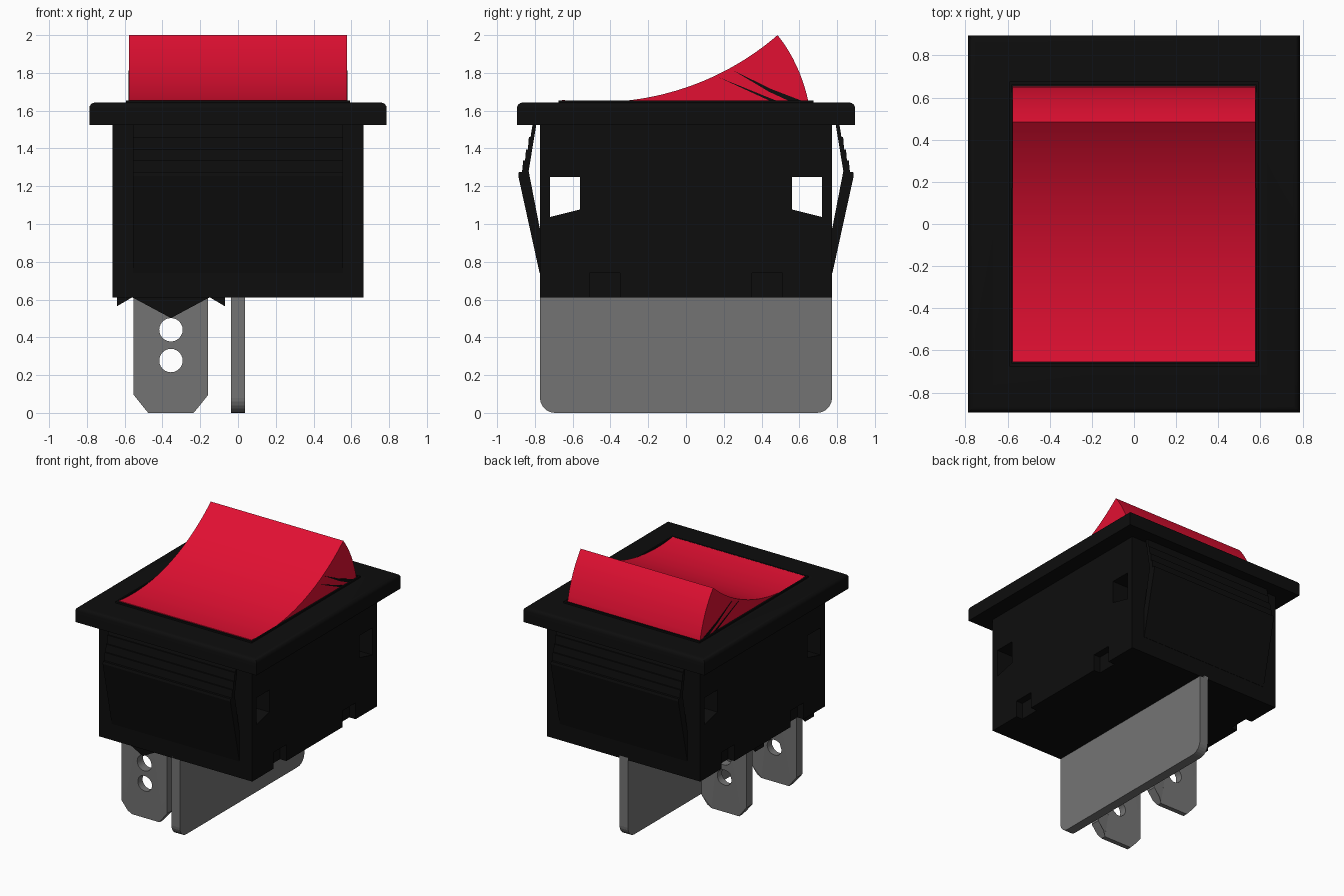
import bpy, bmesh, math
from mathutils import Vector

cube = bpy.data.objects.get("Cube")
if cube:
    bpy.data.objects.remove(cube, do_unlink=True)


def material(name, rgb):
    m = bpy.data.materials.new(name)
    m.use_nodes = True
    m.diffuse_color = (*rgb, 1)
    m.node_tree.nodes["Principled BSDF"].inputs["Base Color"].default_value = (*rgb, 1)
    return m


BLACK = material("black plastic", (0.004, 0.004, 0.004))
RED = material("red plastic", (0.76, 0.005, 0.032))
GREY = material("grey metal", (0.175, 0.175, 0.175))


def prism(name, points, axis, lo, hi, mat):
    """Extrude a 2D outline along x, y or z; points use the other two axes in order."""
    def place(p, d):
        return {"x": (d, p[0], p[1]), "y": (p[0], d, p[1]), "z": (p[0], p[1], d)}[axis]
    bm = bmesh.new()
    face = bm.faces.new([bm.verts.new(place(p, lo)) for p in points])
    new = bmesh.ops.extrude_face_region(bm, geom=[face])["geom"]
    shift = Vector(place((0, 0), hi - lo))
    bmesh.ops.translate(bm, vec=shift, verts=[v for v in new if isinstance(v, bmesh.types.BMVert)])
    bmesh.ops.recalc_face_normals(bm, faces=bm.faces)
    mesh = bpy.data.meshes.new(name)
    bm.to_mesh(mesh)
    bm.free()
    ob = bpy.data.objects.new(name, mesh)
    mesh.materials.append(mat)
    bpy.context.collection.objects.link(ob)
    return ob


def rect(x0, x1, y0, y1):
    return [(x0, y0), (x1, y0), (x1, y1), (x0, y1)]


def arc(cx, cy, r, a0, a1, n):
    angles = [math.radians(a0 + (a1 - a0) * i / n) for i in range(n + 1)]
    return [(cx + r * math.cos(a), cy + r * math.sin(a)) for a in angles]


def activate(ob):
    bpy.ops.object.select_all(action="DESELECT")
    ob.select_set(True)
    bpy.context.view_layer.objects.active = ob


def cut(ob, cutters):
    activate(ob)
    for c in cutters:
        mod = ob.modifiers.new("cut", "BOOLEAN")
        mod.operation, mod.solver, mod.object = "DIFFERENCE", "EXACT", c
        bpy.ops.object.modifier_apply(modifier=mod.name)
        bpy.data.objects.remove(c, do_unlink=True)


def smooth(ob):
    activate(ob)
    bpy.ops.object.shade_smooth_by_angle(angle=math.radians(30))


# Housing, with side windows running through it and notches along the lower edges
body = prism("housing", rect(-0.665, 0.665, -0.773, 0.773), "z", 0.612, 1.53, BLACK)
cutters = []
for s in (-1, 1):
    window = [(s * 0.72, 1.25), (s * 0.56, 1.25), (s * 0.56, 1.077), (s * 0.72, 1.037)]
    cutters.append(prism("window_cutter", window, "x", -1, 1, BLACK))
    for t in (-1, 1):
        x0, x1 = sorted((t * 0.61, t * 0.8))
        y0, y1 = sorted((s * 0.35, s * 0.51))
        cutters.append(prism("notch_cutter", rect(x0, x1, y0, y1), "z", 0.5, 0.74, BLACK))
cut(body, cutters)

# Bezel with a rounded upper rim and the rocker opening
bezel = prism("bezel", rect(-0.787, 0.787, -0.895, 0.895), "z", 1.525, 1.643, BLACK)
bm = bmesh.new()
bm.from_mesh(bezel.data)
rim = [e for e in bm.edges if all(v.co.z > 1.6 for v in e.verts)]
bmesh.ops.bevel(bm, geom=rim, offset=0.03, segments=4, profile=0.5, affect="EDGES")
bm.to_mesh(bezel.data)
bm.free()
cut(bezel, [prism("opening_cutter", rect(-0.588, 0.588, -0.672, 0.672), "z", 1.4, 1.8, BLACK)])
smooth(bezel)

# Thin lip around the opening
lip = prism("opening_lip", rect(-0.592, 0.592, -0.676, 0.676), "z", 1.53, 1.655, BLACK)
cut(lip, [prism("lip_cutter", rect(-0.58, 0.58, -0.661, 0.661), "z", 1.4, 1.8, BLACK)])

# Rocker: concave top and rounded back
R, low_y, low_z = 1.462, -0.47, 1.645
tip = math.degrees(math.asin((0.485 - low_y) / R))
front = math.degrees(math.asin((-0.656 - low_y) / R))
top = arc(low_y, low_z + R, R, front - 90, tip - 90, 28)
back = [(0.485 + 0.24 * t - 0.075 * t * t, 2.0 - 0.30 * t - 0.06 * t * t)
        for t in [i / 8 for i in range(1, 9)]]
rocker = prism("rocker", top + back + [(0.652, 1.535), (-0.656, 1.535)], "x", -0.576, 0.576, RED)
smooth(rocker)

# Dark slanted slits on both rocker cheeks
slits = [[(0.17, 1.778), (0.47, 1.64), (0.51, 1.64)],
         [(0.25, 1.813), (0.44, 1.7), (0.57, 1.64), (0.645, 1.64), (0.45, 1.715)]]
for side, x in (("right", -0.579), ("left", 0.574)):
    for i, outline in enumerate(slits):
        prism(f"rocker_slit_{side}_{i + 1}", outline, "x", x, x + 0.005, BLACK)

# Stepped snap clips on the front and back
clip = [(0.765, 0.74), (0.775, 0.74), (0.888, 1.255), (0.885, 1.275), (0.868, 1.275),
        (0.862, 1.335), (0.852, 1.335), (0.847, 1.395), (0.837, 1.395), (0.832, 1.46),
        (0.823, 1.46), (0.812, 1.53), (0.792, 1.53), (0.833, 1.28), (0.775, 0.98), (0.765, 0.98)]
for s, name in ((-1, "front_clip"), (1, "back_clip")):
    prism(name, [(s * y, z) for y, z in clip], "x", -0.555, 0.555, BLACK)

# Long central blade with rounded lower corners
blade = [(-0.773, 0.63)] + arc(-0.693, 0.08, 0.08, 180, 270, 6) \
    + arc(0.693, 0.08, 0.08, 270, 360, 6) + [(0.773, 0.63)]
prism("long_blade", blade, "x", -0.037, 0.036, GREY)

# Two spade terminals with holes, tapered tips and toothed collars
CX = -0.355
for y, name in ((-0.62, "front"), (0.0, "middle")):
    shape = [(CX + dx, z) for dx, z in
             [(-0.197, 0.65), (-0.197, 0.095), (-0.145, 0.03), (-0.12, 0), (0.12, 0),
              (0.145, 0.03), (0.197, 0.095), (0.197, 0.65)]]
    spade = prism(name + "_terminal", shape, "y", y - 0.036, y + 0.036, GREY)
    for v in spade.data.vertices:
        if v.co.z < 0.01:
            v.co.y = y + (v.co.y - y) * 0.5
    cut(spade, [prism("hole_cutter", arc(CX, z, 0.062, 0, 345, 23), "y", y - 0.2, y + 0.2, GREY)
                for z in (0.44, 0.277)])
    smooth(spade)
    teeth = [(-0.285, 0.64), (-0.285, 0.565), (-0.205, 0.612), (0, 0.502),
             (0.205, 0.612), (0.285, 0.565), (0.285, 0.64)]
    prism(name + "_collar", [(CX + dx, z) for dx, z in teeth], "y", y - 0.055, y + 0.055, BLACK)
